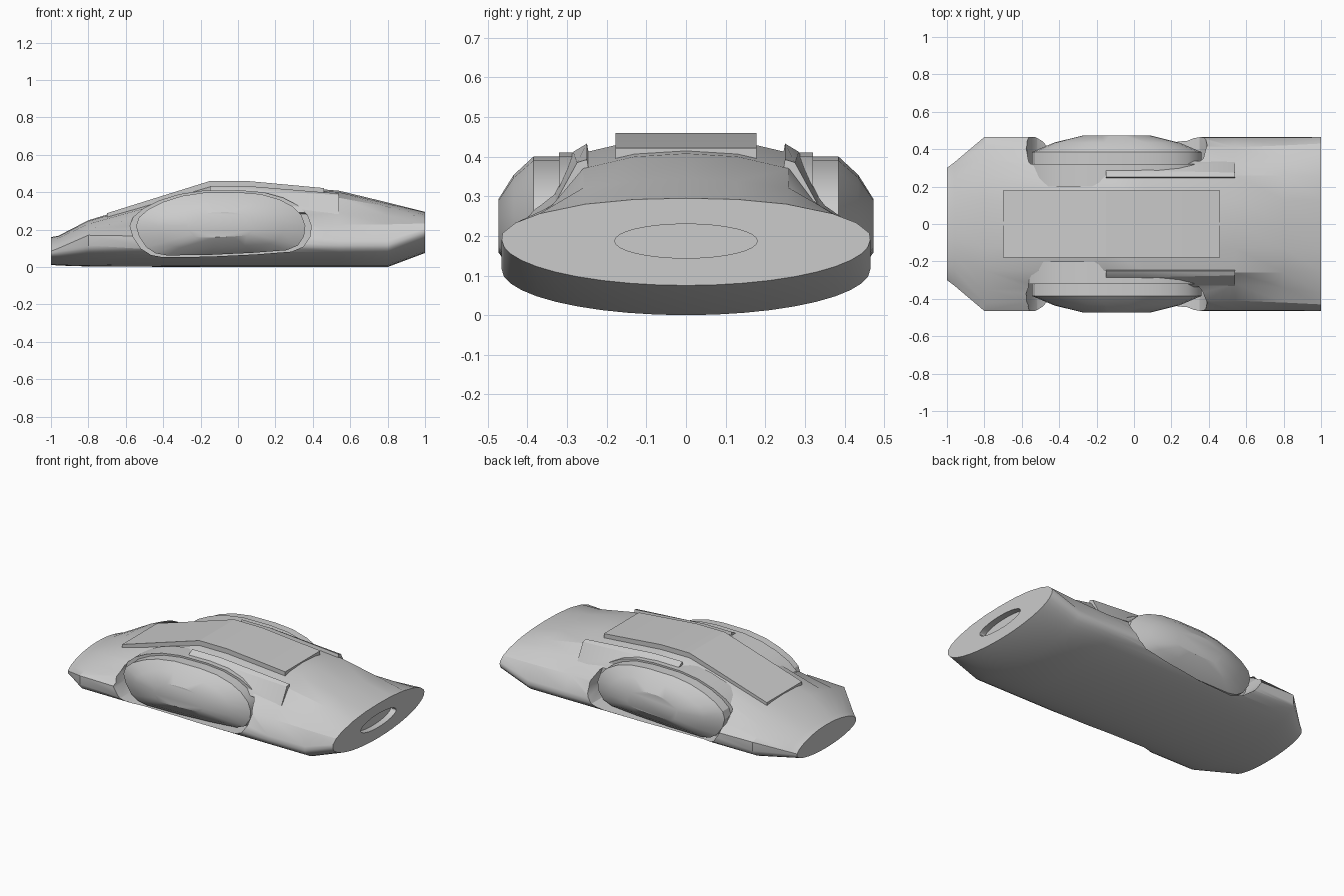
import bpy, bmesh
from math import sin, cos, pi

if "Cube" in bpy.data.objects:
    bpy.data.objects.remove(bpy.data.objects["Cube"])

def loft(name, rings):
    """Skin a list of equal-length closed rings and cap both ends."""
    bm = bmesh.new()
    vs = [[bm.verts.new(p) for p in r] for r in rings]
    n = len(rings[0])
    for a, b in zip(vs, vs[1:]):
        for i in range(n):
            j = (i + 1) % n
            bm.faces.new((a[i], a[j], b[j], b[i]))
    bm.faces.new(vs[0])
    bm.faces.new(vs[-1])
    bmesh.ops.recalc_face_normals(bm, faces=bm.faces)
    me = bpy.data.meshes.new(name)
    bm.to_mesh(me)
    bm.free()
    ob = bpy.data.objects.new(name, me)
    bpy.context.collection.objects.link(ob)
    return ob

def smooth(ob, deg):
    bpy.ops.object.select_all(action='DESELECT')
    ob.select_set(True)
    bpy.context.view_layer.objects.active = ob
    bpy.ops.object.shade_smooth_by_angle(angle=deg * pi / 180)

def cut(ob, cutter):
    cutter.hide_render = True
    m = ob.modifiers.new("cut", 'BOOLEAN')
    m.operation, m.solver, m.object = 'DIFFERENCE', 'EXACT', cutter
    bpy.context.view_layer.objects.active = ob
    bpy.ops.object.modifier_apply(modifier=m.name)
    bpy.data.objects.remove(cutter)

# Hull: stations of (x, keel z, upper half-section from edge to crown)
stations = [
    (-1.0, .012, [(.30, .075), (.30, .085), (.27, .11), (.22, .13), (.15, .147), (.08, .157), (0, .16)]),
    (-.96, .008, [(.33, .083), (.33, .10), (.30, .118), (.24, .138), (.17, .155), (.09, .164), (0, .167)]),
    (-.80, .003, [(.465, .115), (.465, .17), (.42, .185), (.35, .205), (.25, .23), (.13, .245), (0, .25)]),
    (-.15, .0, [(.465, .115), (.462, .16), (.41, .25), (.33, .34), (.25, .412), (.13, .44), (0, .448)]),
    (.05, .0, [(.465, .115), (.462, .15), (.41, .25), (.33, .34), (.25, .412), (.13, .44), (0, .448)]),
    (.54, .0, [(.465, .115), (.462, .14), (.41, .228), (.32, .29), (.26, .37), (.13, .40), (0, .408)]),
    (.80, .0, [(.465, .115), (.462, .14), (.42, .228), (.34, .275), (.258, .322), (.13, .338), (0, .345)]),
    (1.0, .075, [(.465, .19), (.463, .207), (.43, .233), (.37, .256), (.255, .28), (.13, .292), (0, .295)]),
]

def section(x, keel, upper):
    w, zm = upper[0]
    low = [(w * cos(a), zm - (zm - keel) * sin(a)) for a in (pi * i / 20 for i in range(1, 20))]
    half = upper + [(-y, z) for y, z in upper[-2::-1]]
    return [(x, y, z) for y, z in half + low[::-1]]

hull = loft("hull", [section(*s) for s in stations])

# Elliptical exhaust recess in the rear face
oval = [(.18 * cos(2 * pi * i / 32), .187 + .043 * sin(2 * pi * i / 32)) for i in range(32)]
cut(hull, loft("exhaust_cutter", [[(x, y, z) for y, z in oval] for x in (.96, 1.1)]))

# Pod outline in x, z
outline = [(-.545, .22), (-.53, .165), (-.49, .105), (-.44, .073), (-.38, .062), (-.15, .065), (.08, .076),
           (.26, .09), (.32, .115), (.353, .165), (.36, .22), (.34, .275), (.29, .325), (.22, .362),
           (.12, .39), (0, .40), (-.18, .398), (-.3, .38), (-.4, .348), (-.48, .308), (-.53, .265)]
CX, CZ = -.093, .222

def pod_ring(y, sx, sz):
    return [(CX + (x - CX) * sx, y, CZ + (z - CZ) * sz) for x, z in outline]

# Panel sections on the cabin sides
panel = [(-.15, [(.24, .38), (.25, .433), (.285, .412), (.34, .315), (.30, .31)]),
         (.05, [(.24, .38), (.25, .433), (.285, .412), (.34, .315), (.30, .31)]),
         (.54, [(.24, .34), (.25, .393), (.275, .385), (.335, .275), (.30, .26)])]

for s, side in ((-1, "right"), (1, "left")):
    # Recess in the hull flank, collar, and domed pod
    cut(hull, loft("pod_cutter", [pod_ring(s * y, 1.07, 1.06) for y in (.318, .6)]))
    collar = loft(side + "_pod_collar", [pod_ring(s * y, 1.07, 1.06) for y in (.2, .32)])
    pod = loft(side + "_pod", [pod_ring(s * y, k, k) for y, k in
                               ((.30, 1), (.385, 1), (.435, .74), (.473, .4))])
    strip = loft(side + "_cabin_panel", [[(x, s * y, z) for y, z in r] for x, r in panel])
    for ob in (collar, pod, strip):
        smooth(ob, 30)

# Raised plate along the roof
roof = [(-.70, .288), (-.15, .46), (.05, .46), (.46, .422)]
plate = loft("roof_plate", [[(x, -.178, z), (x, .178, z), (x, .178, z - .05), (x, -.178, z - .05)]
                            for x, z in roof])
smooth(plate, 10)
smooth(hull, 28)
